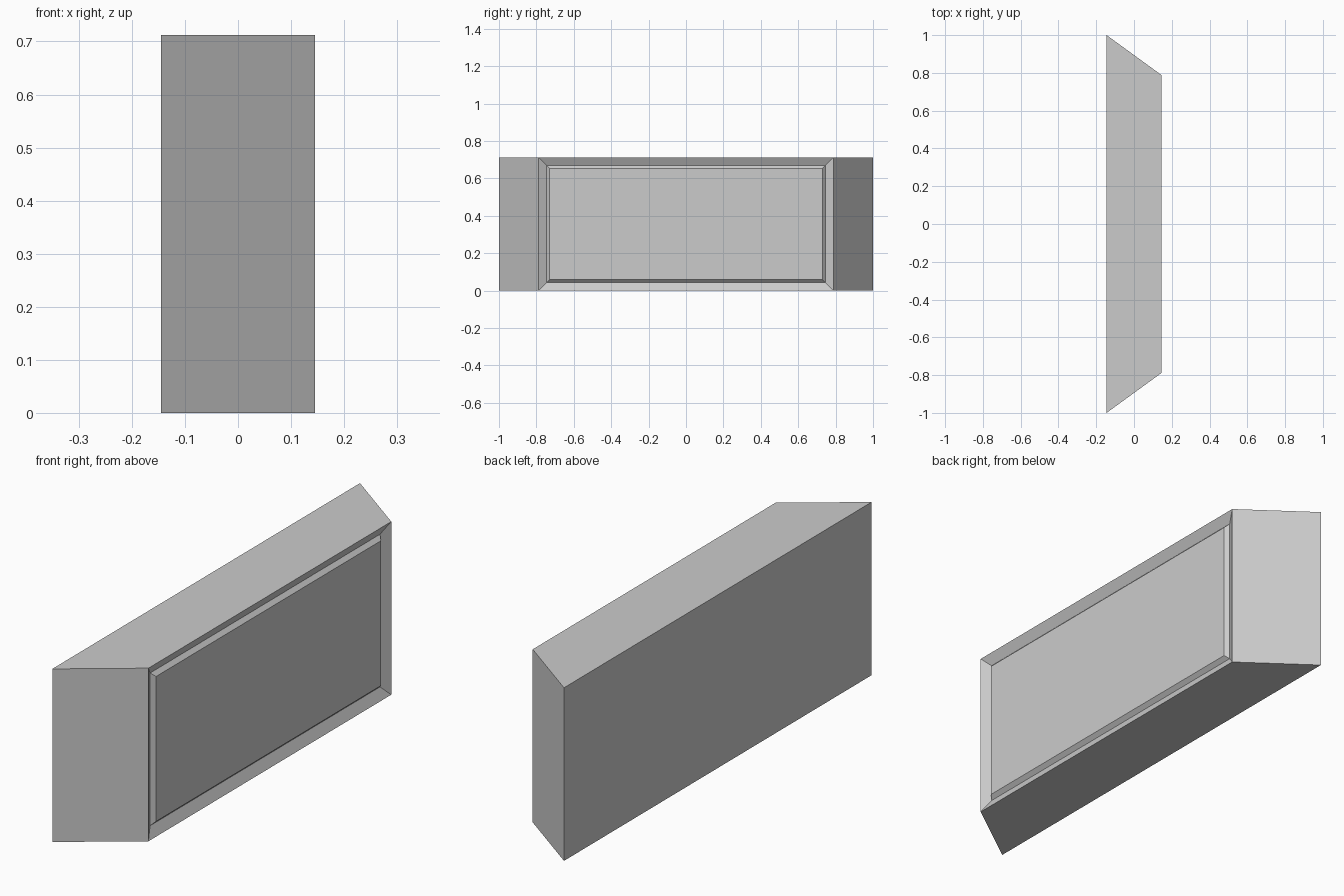
import bpy, bmesh

if "Cube" in bpy.data.objects:
    bpy.data.objects.remove(bpy.data.objects["Cube"])

HALF_DEPTH, HEIGHT = 0.145, 0.712
BACK_HALF, FRONT_HALF = 1.0, 0.789

bm = bmesh.new()

# Body: trapezoid footprint extruded upward
outline = [(-HALF_DEPTH, -BACK_HALF), (HALF_DEPTH, -FRONT_HALF),
           (HALF_DEPTH, FRONT_HALF), (-HALF_DEPTH, BACK_HALF)]
base = bm.faces.new([bm.verts.new((x, y, 0)) for x, y in outline])
extruded = bmesh.ops.extrude_face_region(bm, geom=[base])["geom"]
bmesh.ops.translate(bm, vec=(0, 0, HEIGHT),
                    verts=[g for g in extruded if isinstance(g, bmesh.types.BMVert)])
bmesh.ops.recalc_face_normals(bm, faces=bm.faces[:])

# Panel on the +x face: sloped groove inward, then a raised field
panel = max(bm.faces, key=lambda f: f.calc_center_median().x)
for thickness, depth in ((0.042, -0.022), (0.016, 0.016)):
    bmesh.ops.inset_individual(bm, faces=[panel], thickness=thickness,
                               depth=depth, use_even_offset=True)

mesh = bpy.data.meshes.new("panelled_block")
bm.to_mesh(mesh)
bm.free()
block = bpy.data.objects.new("panelled_block", mesh)
bpy.context.collection.objects.link(block)
